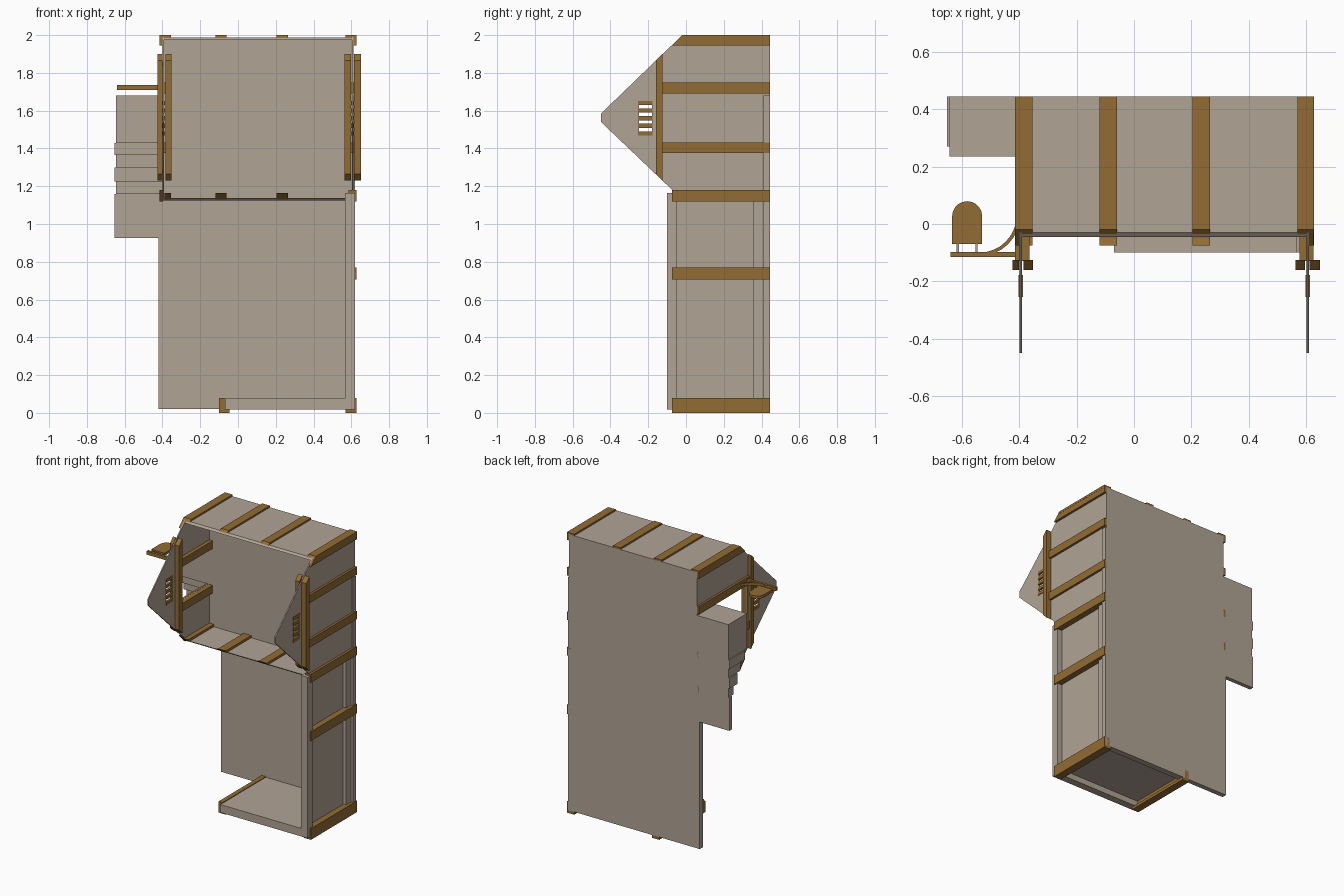
import bpy, math

cube = bpy.data.objects.get("Cube")
if cube:
    bpy.data.objects.remove(cube, do_unlink=True)


def material(name, rgb):
    m = bpy.data.materials.new(name)
    m.use_nodes = True
    m.diffuse_color = (*rgb, 1)
    m.node_tree.nodes["Principled BSDF"].inputs["Base Color"].default_value = (*rgb, 1)
    return m


PLASTER = material("warm grey plaster", (0.44, 0.37, 0.30))
WOOD = material("brown timber", (0.29, 0.15, 0.034))


def extrude(name, mat, profile, lo, hi, axis="x"):
    """Prism: (y, z) outline swept along x, or (x, y) outline swept along z."""
    n = len(profile)
    verts = [(c, *p) if axis == "x" else (*p, c) for c in (lo, hi) for p in profile]
    faces = [tuple(range(n))[::-1], tuple(range(n, 2 * n))]
    faces += [(i, (i + 1) % n, n + (i + 1) % n, n + i) for i in range(n)]
    me = bpy.data.meshes.new(name)
    me.from_pydata(verts, [], faces)
    me.materials.append(mat)
    ob = bpy.data.objects.new(name, me)
    bpy.context.collection.objects.link(ob)
    import bmesh
    bm = bmesh.new()
    bm.from_mesh(me)
    bmesh.ops.recalc_face_normals(bm, faces=bm.faces)
    bm.to_mesh(me)
    bm.free()
    return ob


def box(name, mat, x, y, z):
    return extrude(name, mat, [(y[0], z[0]), (y[1], z[0]), (y[1], z[1]), (y[0], z[1])], *x)


def cut(ob, x, y, z):
    cutter = box(ob.name + "_cutter", PLASTER, x, y, z)
    cutter.hide_render = True
    cutter.hide_set(True)
    mod = ob.modifiers.new("opening", "BOOLEAN")
    mod.operation, mod.solver, mod.object = "DIFFERENCE", "EXACT", cutter


BACK, INNER = 0.445, 0.235
BEAM_X = [(-0.41, -0.355), (-0.12, -0.06), (0.205, 0.265), (0.57, 0.628)]

# Back of the upper room and the thinner wall below it
box("upper_back_wall", PLASTER, (-0.4, 0.61), (INNER, BACK), (1.125, 1.985))
box("lower_back_wall", PLASTER, (-0.42, 0.62), (0.41, BACK), (0.02, 1.68))

# Roof and floor of the upper room, with slanted front edges
extrude("roof", PLASTER, [(BACK, 1.975), (-0.045, 1.975), (-0.03, 1.988), (BACK, 1.988)], -0.4, 0.61)
extrude("upper_floor", PLASTER, [(BACK, 1.125), (-0.02, 1.125), (-0.035, 1.138), (BACK, 1.138)], -0.4, 0.61)

# Pointed side walls with barred vents, posts and braces
gable = [(BACK, 1.125), (-0.015, 1.125), (-0.45, 1.54), (-0.45, 1.585), (-0.03, 1.99), (BACK, 1.99)]
post = [(-0.125, 1.23), (-0.16, 1.265), (-0.16, 1.865), (-0.125, 1.9)]
top_beam = [(BACK, 1.945), (-0.075, 1.945), (-0.02, 2.0), (BACK, 2.0)]
low_beam = [(BACK, 1.12), (-0.02, 1.12), (-0.075, 1.18), (BACK, 1.18)]
for side, x, out in (("right", -0.395, -1), ("left", 0.607, 1)):
    wall = extrude(side + "_gable_wall", PLASTER, gable, x - 0.004, x + 0.004)
    cut(wall, (x - 0.1, x + 0.1), (-0.25, -0.18), (1.47, 1.65))
    if out < 0:
        cut(wall, (x - 0.1, x + 0.1), (-0.12, INNER), (1.43, 1.69))
    for i in range(5):
        z = 1.48 + i * 0.04
        box(side + "_vent_bar", WOOD, (x - 0.008, x + 0.008), (-0.255, -0.178), (z - 0.011, z + 0.011))
    outer = sorted((x + out * 0.006, x + out * (0.043 if out > 0 else 0.03)))
    inner = sorted((x - out * 0.01, x - out * 0.043))
    extrude(side + "_outer_post", WOOD, post, *outer)
    extrude(side + "_inner_post", WOOD, post, *inner)
    skin = sorted((x + out * 0.003, x + out * 0.02))
    extrude(side + "_top_beam", WOOD, top_beam, *skin)
    extrude(side + "_low_beam", WOOD, low_beam, *skin)
    lining = sorted((x - out * 0.003, x - out * 0.03))
    for z in (1.375, 1.692):
        box(side + "_outer_brace", WOOD, skin, (-0.13, BACK), (z, z + 0.056))
        box(side + "_inner_brace", WOOD, lining, (-0.13, INNER), (z, z + 0.056))

# Timbers over the roof and across the upper floor
for x in BEAM_X:
    extrude("roof_beam", WOOD, [(BACK, 1.985), (-0.035, 1.985), (-0.02, 2.0), (BACK, 2.0)], *x)
    inside = (max(x[0], -0.39), min(x[1], 0.6))
    extrude("floor_beam", WOOD, [(INNER, 1.13), (-0.03, 1.13), (-0.075, 1.165), (-0.03, 1.165), (INNER, 1.165)][:3]
            + [(-0.05, 1.155), (INNER, 1.155)], *inside)

# Stepped chimney on the side of the back wall
fronts = [(INNER, 1.43, 1.68), (0.27, 1.365, 1.43), (0.31, 1.30, 1.365),
          (0.35, 1.225, 1.30), (0.385, 1.16, 1.225), (0.415, 0.925, 1.16)]
for i, (y, z0, z1) in enumerate(fronts):
    box("chimney_step", PLASTER, (-0.645 - 0.008 * (i % 2), -0.4), (y, BACK), (z0, z1))

# Lower side wall: recessed panel inside a frame
box("lower_side_panel", PLASTER, (0.567, 0.58), (-0.1, BACK), (0.02, 1.165))
box("side_front_frame", PLASTER, (0.567, 0.62), (-0.1, -0.047), (0.02, 1.165))
box("side_back_frame", PLASTER, (0.567, 0.605), (0.355, BACK), (0.02, 1.12))
box("side_back_edge", PLASTER, (0.567, 0.62), (0.42, BACK), (0.02, 1.12))

# Ground floor slab: recessed underside and front rail
box("ground_floor", PLASTER, (-0.07, 0.6), (-0.1, BACK), (0.06, 0.075))
box("ground_front_rail", PLASTER, (-0.07, 0.62), (-0.1, -0.047), (0.018, 0.075))
box("ground_back_rail", PLASTER, (-0.07, 0.62), (0.40, BACK), (0.02, 0.075))

# Timbers wrapping the lower frame
for z0, z1 in ((0.0, 0.08), (0.705, 0.77), (1.12, 1.18)):
    box("side_beam", WOOD, (0.585, 0.628), (-0.075, BACK), (z0, z1))
box("ground_corner_beam", WOOD, (0.57, 0.628), (-0.075, BACK), (0, 0.02))
box("ground_end_beam", WOOD, (-0.1, -0.068), (-0.075, BACK), (0, 0.08))
box("ground_end_sole", WOOD, (-0.1, -0.045), (-0.075, BACK), (0, 0.02))

# Bracket with a curved strut and a round-ended board
box("bracket_arm", WOOD, (-0.64, -0.41), (-0.115, -0.097), (1.71, 1.735))


def arc(cx, cy, r, a0, a1, n):
    return [(cx + r * math.cos(math.radians(a0 + (a1 - a0) * i / n)),
             cy + r * math.sin(math.radians(a0 + (a1 - a0) * i / n))) for i in range(n + 1)]


strut = arc(-0.54, 0.03, 0.13, 0, -90, 8) + arc(-0.54, 0.03, 0.142, -90, 0, 8)
extrude("bracket_strut", WOOD, strut, 1.713, 1.732, "z")
board = [(-0.635, -0.07), (-0.53, -0.07)] + arc(-0.5825, 0.027, 0.0525, 0, 180, 10)
extrude("hanging_board", WOOD, board, 1.713, 1.732, "z")
for x in (-0.615, -0.55):
    box("board_hook", PLASTER, (x - 0.004, x + 0.004), (-0.097, -0.068), (1.718, 1.727))
